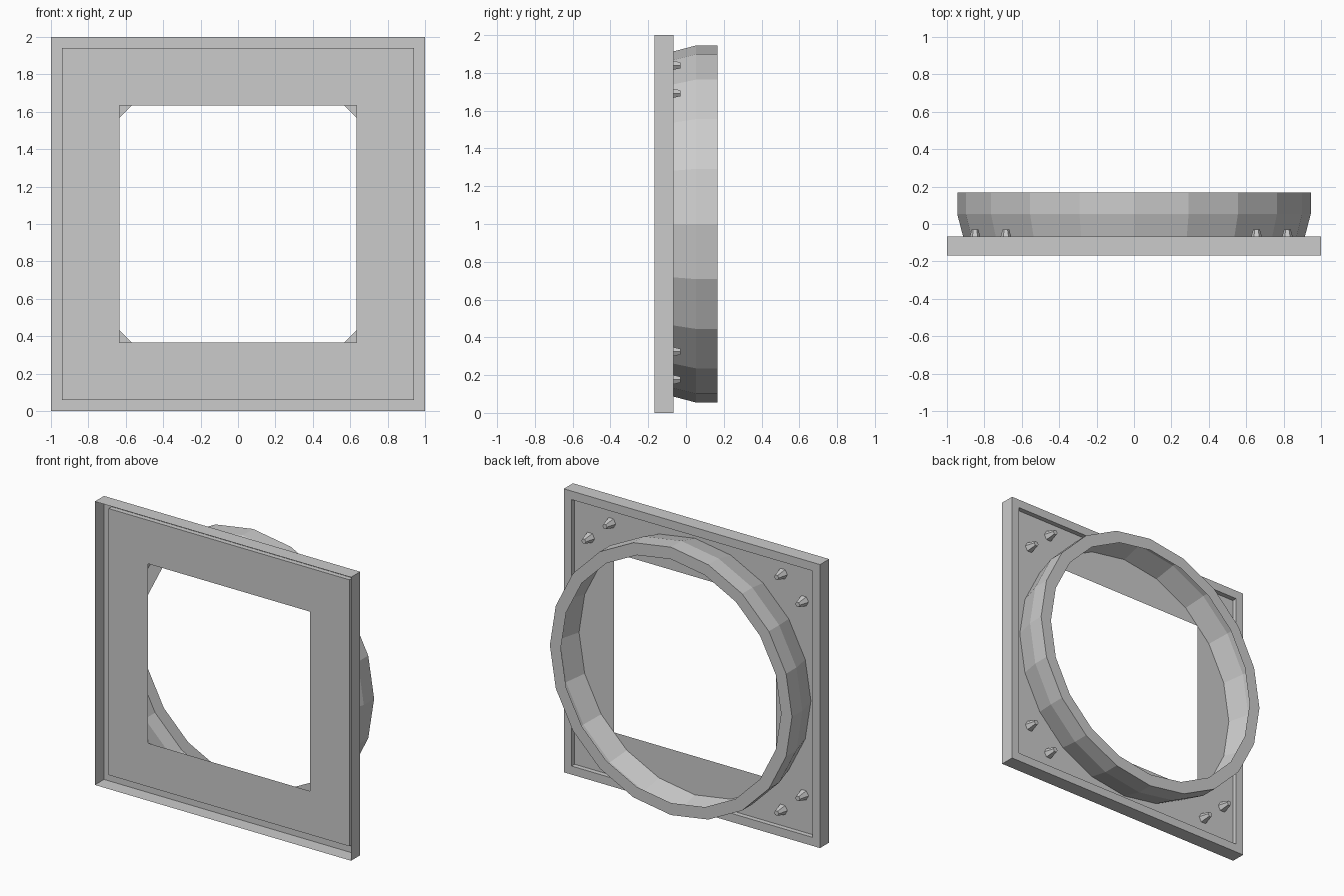
import bpy, bmesh
from math import cos, sin, pi, sqrt

if "Cube" in bpy.data.objects:
    bpy.data.objects.remove(bpy.data.objects["Cube"])

FRONT, RIM, PLATE, BACK = -0.168, -0.066, -0.10, 0.168


def add_shell(bm, profile, sides, phase=0.0, cx=0.0, cz=1.0, cap=False):
    """Sweep a (radius, y) profile around a y-parallel axis as an open sheet."""
    loops = []
    for r, y in profile:
        angles = [phase + 2 * pi * i / sides for i in range(sides)]
        loops.append([bm.verts.new((cx + r * cos(a), y, cz + r * sin(a))) for a in angles])
    for p, q in zip(loops, loops[1:]):
        for i in range(sides):
            j = (i + 1) % sides
            bm.faces.new((p[i], q[i], q[j], p[j]))
    if cap:
        bm.faces.new(loops[-1][::-1])


def finish(name, bm):
    mesh = bpy.data.meshes.new(name)
    bm.to_mesh(mesh)
    bm.free()
    obj = bpy.data.objects.new(name, mesh)
    bpy.context.collection.objects.link(obj)


# Square frame: open at the front, raised rim at the back, recessed plate with opening
bm = bmesh.new()
half_sizes = [(1, FRONT), (1, RIM), (0.94, RIM), (0.94, PLATE), (0.633, PLATE)]
add_shell(bm, [(h * sqrt(2), y) for h, y in half_sizes], 4, pi / 4)
finish("square_frame", bm)

# Round collar: flared thin wall with an inward lip at the back
bm = bmesh.new()
add_shell(bm, [(0.905, PLATE), (0.945, 0.053), (0.945, BACK), (0.86, BACK)], 20)
finish("round_collar", bm)

# Tapered studs: a pair in each corner
bm = bmesh.new()
for sx in (-1, 1):
    for sz in (-1, 1):
        for x, z in ((0.67, 0.832), (0.835, 0.684)):
            add_shell(bm, [(0.037, PLATE), (0.018, -0.03)], 6,
                      cx=sx * x - 0.015, cz=1.008 + sz * z, cap=True)
finish("corner_studs", bm)
